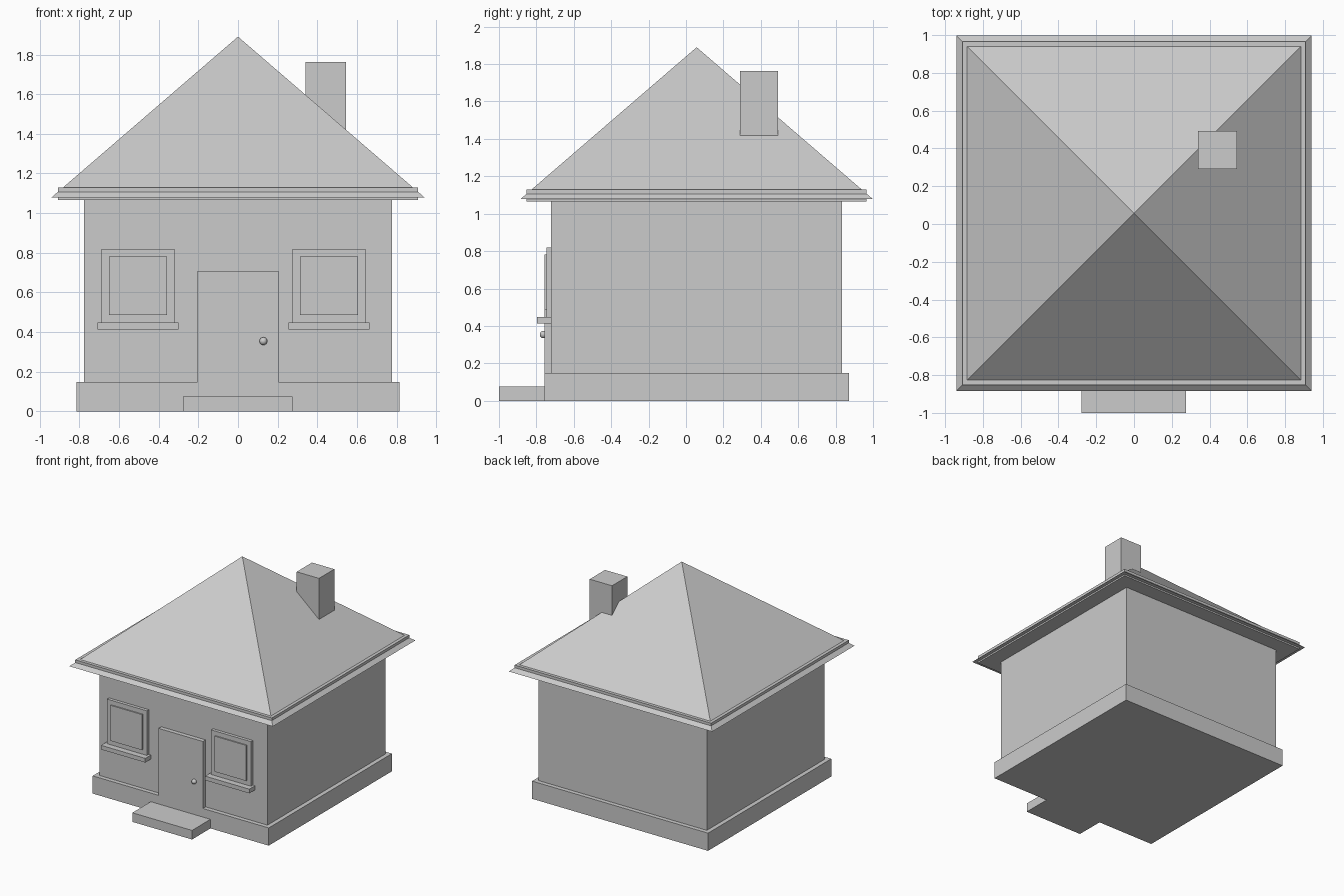
import bpy, bmesh

if "Cube" in bpy.data.objects:
    bpy.data.objects.remove(bpy.data.objects["Cube"])

CY = 0.057  # centre of the house body in y


def box(name, x0, x1, y0, y1, z0, z1):
    bm = bmesh.new()
    bmesh.ops.create_cube(bm, size=1)
    for v in bm.verts:
        v.co = (x1 if v.co.x > 0 else x0,
                y1 if v.co.y > 0 else y0,
                z1 if v.co.z > 0 else z0)
    me = bpy.data.meshes.new(name)
    bm.to_mesh(me)
    bm.free()
    ob = bpy.data.objects.new(name, me)
    bpy.context.collection.objects.link(ob)
    return ob


def square_block(name, half, z0, z1):
    return box(name, -half, half, CY - half, CY + half, z0, z1)


# House body
square_block("foundation", 0.814, 0, 0.148)
square_block("walls", 0.778, 0.148, 1.08)

# Hipped roof with the eaves band running through it
square_block("eaves_band", 0.909, 1.066, 1.129)
roof = square_block("roof", 0.941, 1.079, 1.89)
bm = bmesh.new()
bm.from_mesh(roof.data)
top = [v for v in bm.verts if v.co.z > 1.5]
bmesh.ops.pointmerge(bm, verts=top, merge_co=(0, CY, 1.89))
bm.to_mesh(roof.data)
bm.free()

# Chimney
box("chimney", 0.34, 0.546, 0.29, 0.492, 1.25, 1.763)

# Door, knob and step
box("door", -0.205, 0.205, -0.757, -0.70, 0.148, 0.708)
box("doorstep", -0.277, 0.275, -1.0, -0.74, 0, 0.076)
bpy.ops.mesh.primitive_uv_sphere_add(segments=16, ring_count=8, radius=0.02,
                                     location=(0.128, -0.762, 0.354))
bpy.context.object.name = "door_knob"
bpy.ops.object.shade_smooth_by_angle()

# Windows: frame, raised pane and sill
for side, x in (("left", -0.504), ("right", 0.459)):
    box(side + "_window_frame", x - 0.184, x + 0.184, -0.747, -0.70, 0.447, 0.82)
    box(side + "_window_pane", x - 0.146, x + 0.146, -0.757, -0.74, 0.485, 0.782)
    box(side + "_window_sill", x - 0.204, x + 0.204, -0.797, -0.70, 0.412, 0.447)
